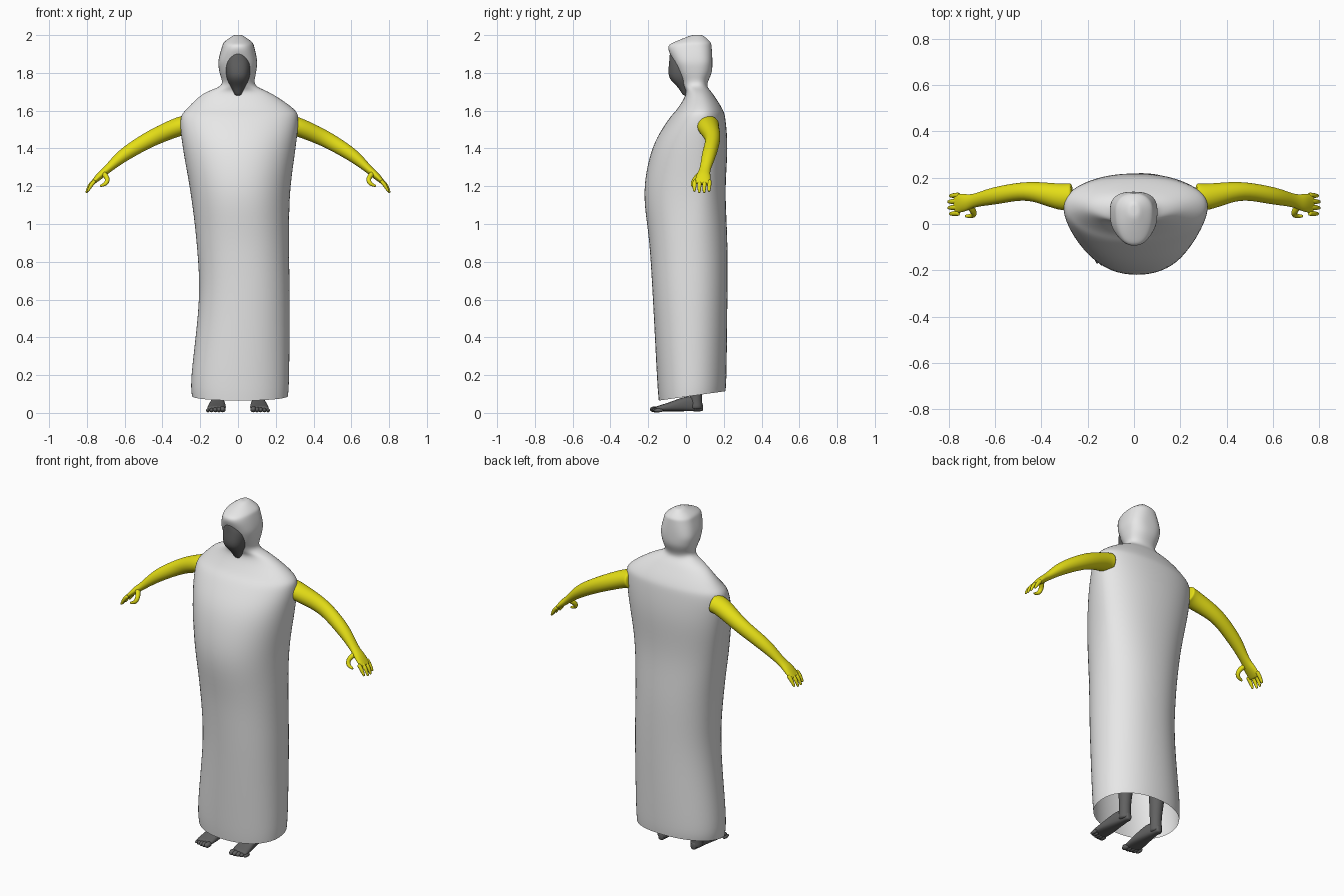
import bpy, math
from mathutils import Vector

if "Cube" in bpy.data.objects:
    bpy.data.objects.remove(bpy.data.objects["Cube"])


def material(name, rgb):
    m = bpy.data.materials.new(name)
    m.diffuse_color = (*rgb, 1)
    m.use_nodes = True
    m.node_tree.nodes["Principled BSDF"].inputs["Base Color"].default_value = m.diffuse_color
    return m


CLOTH = material("pale cloth", (0.8, 0.8, 0.8))
YELLOW = material("yellow sleeve", (0.78, 0.73, 0.008))
DARK = material("dark grey skin", (0.12, 0.12, 0.12))


def refine(rows, steps=3):
    """Smooth curve through the given rows of values."""
    out = []
    for i in range(len(rows) - 1):
        quad = zip(rows[max(i - 1, 0)], rows[i], rows[i + 1], rows[min(i + 2, len(rows) - 1)])
        quad = list(quad)
        for k in range(steps):
            t = k / steps
            out.append([b + t / 2 * (c - a + t * (2 * a - 5 * b + 4 * c - d
                        + t * (3 * (b - c) + d - a))) for a, b, c, d in quad])
    return out + [list(rows[-1])]


def loft(name, rings, mat, cap_start=True, cap_end=True):
    """Skin a list of equal-length closed rings into a smooth object."""
    n, last = len(rings[0]), len(rings) - 1
    verts = [p for r in rings for p in r]
    faces = []
    for i in range(last):
        for j in range(n):
            k = (j + 1) % n
            faces.append((i * n + j, i * n + k, (i + 1) * n + k, (i + 1) * n + j))
    for use, i in ((cap_start, 0), (cap_end, last)):
        if use:
            c = len(verts)
            verts.append(sum((Vector(p) for p in rings[i]), Vector()) / n)
            for j in range(n):
                a, b = i * n + j, i * n + (j + 1) % n
                faces.append((a, b, c) if i else (b, a, c))
    me = bpy.data.meshes.new(name)
    me.from_pydata(verts, [], faces)
    me.materials.append(mat)
    me.polygons.foreach_set("use_smooth", [True] * len(me.polygons))
    ob = bpy.data.objects.new(name, me)
    bpy.context.collection.objects.link(ob)
    ob.modifiers.new("smooth", "SUBSURF").levels = 1


def power(v, e):
    return math.copysign(abs(v) ** e, v)


def section(z, xl, xr, yf, yb, ym, square=2.0, tilt=0.0, n=32):
    """Horizontal ring, widest at ym, with separate front and back depth."""
    pts = []
    for i in range(n):
        a = 2 * math.pi * i / n
        c, s = power(math.cos(a), 2 / square), power(math.sin(a), 2 / square)
        depth = yb - ym if s > 0 else ym - yf
        pts.append(((xl + xr) / 2 + (xr - xl) / 2 * c, ym + depth * s, z + tilt * s))
    return pts


def tube(name, path, mat, side, n=12):
    """Limb along (x, y, z, half width in y, half thickness) points."""
    path = refine(path)
    pos = [Vector(p[:3]) for p in path]
    rings = []
    for i, p in enumerate(path):
        d = (pos[min(i + 1, len(pos) - 1)] - pos[max(i - 1, 0)]).normalized()
        v = d.cross(Vector((0, 1, 0))).normalized()
        u = v.cross(d)
        ring = []
        for j in range(n):
            a = 2 * math.pi * j / n
            q = pos[i] + u * p[3] * math.cos(a) + v * p[4] * math.sin(a)
            ring.append((q.x * side, q.y, q.z))
        rings.append(ring if side > 0 else ring[::-1])
    loft(name, rings, mat)


# Robe and hood outlines: height, left, right, front, back
robe = [
    (0.09, -0.245, 0.266, -0.145, 0.21),
    (0.20, -0.248, 0.272, -0.155, 0.215),
    (0.60, -0.207, 0.275, -0.176, 0.22),
    (0.90, -0.22, 0.271, -0.195, 0.22),
    (1.17, -0.253, 0.277, -0.223, 0.21),
    (1.40, -0.293, 0.306, -0.18, 0.22),
    (1.55, -0.307, 0.321, -0.096, 0.21),
    (1.61, -0.272, 0.296, -0.046, 0.193),
    (1.69, -0.185, 0.18, 0.0, 0.142),
    (1.735, -0.088, 0.092, -0.018, 0.112),
]
hood = [
    (1.80, -0.098, 0.096, -0.048, 0.136),
    (1.86, -0.105, 0.102, -0.068, 0.14),
    (1.935, -0.086, 0.087, -0.096, 0.136),
    (1.965, -0.072, 0.073, -0.058, 0.128),
    (2.0, -0.022, 0.022, 0.03, 0.088),
]
rings = []
for z, xl, xr, yf, yb in refine(robe + hood):
    mid = 0.03 + 0.05 * min(max((z - 0.9) / 0.7, 0), 1) - 0.025 * min(max((z - 1.65) / 0.1, 0), 1)
    square = 2.15 + 0.5 * max(0, 1 - abs(z - 1.86) / 0.1)
    rings.append(section(z, xl, xr, yf, yb, mid, square, 0.025 * max(0, 1 - (z - 0.09) / 0.1)))
loft("hooded_robe", rings, CLOTH, cap_start=False)

# Dark face filling the hood opening, tapering to the chin: height, half width, front
face = [(1.68, 0.014, -0.015), (1.725, 0.038, -0.045), (1.78, 0.063, -0.092),
        (1.86, 0.067, -0.09), (1.908, 0.038, -0.086)]
loft("face", [section(z, -w, w, y, 0.05, 0.0, 2.5, n=20) for z, w, y in refine(face)], DARK)

# Arm from shoulder through wrist into a flattened palm
arm = [
    (0.265, 0.118, 1.525, 0.060, 0.052), (0.32, 0.118, 1.513, 0.058, 0.051),
    (0.46, 0.142, 1.452, 0.041, 0.044), (0.60, 0.122, 1.368, 0.038, 0.036),
    (0.69, 0.101, 1.291, 0.030, 0.022), (0.735, 0.092, 1.252, 0.039, 0.019),
    (0.775, 0.088, 1.212, 0.043, 0.010),
]
thumb = [(0.712, 0.078, 1.268, 0.016, 0.016), (0.692, 0.050, 1.240, 0.015, 0.014),
         (0.700, 0.036, 1.214, 0.012, 0.012), (0.730, 0.034, 1.201, 0.006, 0.006)]
# Leg: height, depth position, radius
leg = [(0.02, 0.055, 0.036), (0.11, 0.053, 0.033), (0.32, 0.065, 0.05),
       (0.52, 0.04, 0.05), (0.85, 0.025, 0.075)]
# Foot from heel to ball: depth, inner edge, outer edge, top
foot = [(0.09, 0.09, 0.122, 0.05), (0.02, 0.074, 0.14, 0.09),
        (-0.095, 0.063, 0.16, 0.054), (-0.16, 0.07, 0.164, 0.034)]

for side, label in ((1, "left"), (-1, "right")):
    tube(label + "_arm", arm, YELLOW, side, n=16)
    tube(label + "_thumb", thumb, YELLOW, side, n=8)

    # Four curled fingers, the outer two shorter
    for i in range(4):
        y, s = 0.125 - 0.026 * i, 0.007 if i in (0, 3) else 0
        tube(f"{label}_finger_{i + 1}", [
            (0.757, y, 1.230, 0.012, 0.011), (0.785 - s, y - 0.002, 1.204, 0.012, 0.011),
            (0.803 - s, y - 0.003, 1.165 + s, 0.007, 0.006)], YELLOW, side, n=8)

    # Leg inside the robe
    x = side * 0.108
    loft(label + "_leg", [section(z, x - r, x + r, y - r, y + r, y, n=14)
                          for z, y, r in refine(leg)], DARK)

    # Foot with a flattened sole
    rings = []
    for y, xi, xo, top in refine(foot):
        half = top / 2
        angles = [side * 2 * math.pi * j / 16 for j in range(16)]
        rings.append([(side * ((xi + xo) / 2 + (xo - xi) / 2 * power(math.cos(a), 0.8)), y,
                       half + 0.004 + (half - 0.004) * power(math.sin(a), 0.7)) for a in angles])
    loft(label + "_foot", rings, DARK)

    # Toes shrink and step back toward the outer side
    for i in range(5):
        r = 0.016 - 0.0015 * i
        bpy.ops.mesh.primitive_uv_sphere_add(
            segments=12, ring_count=8,
            location=(side * (0.081 + 0.0195 * i), -0.165 + 0.0012 * i * i, r + 0.003))
        toe = bpy.context.object
        toe.name = f"{label}_toe_{i + 1}"
        toe.scale = (r, 0.026, r)
        toe.data.materials.append(DARK)
        bpy.ops.object.shade_smooth()
